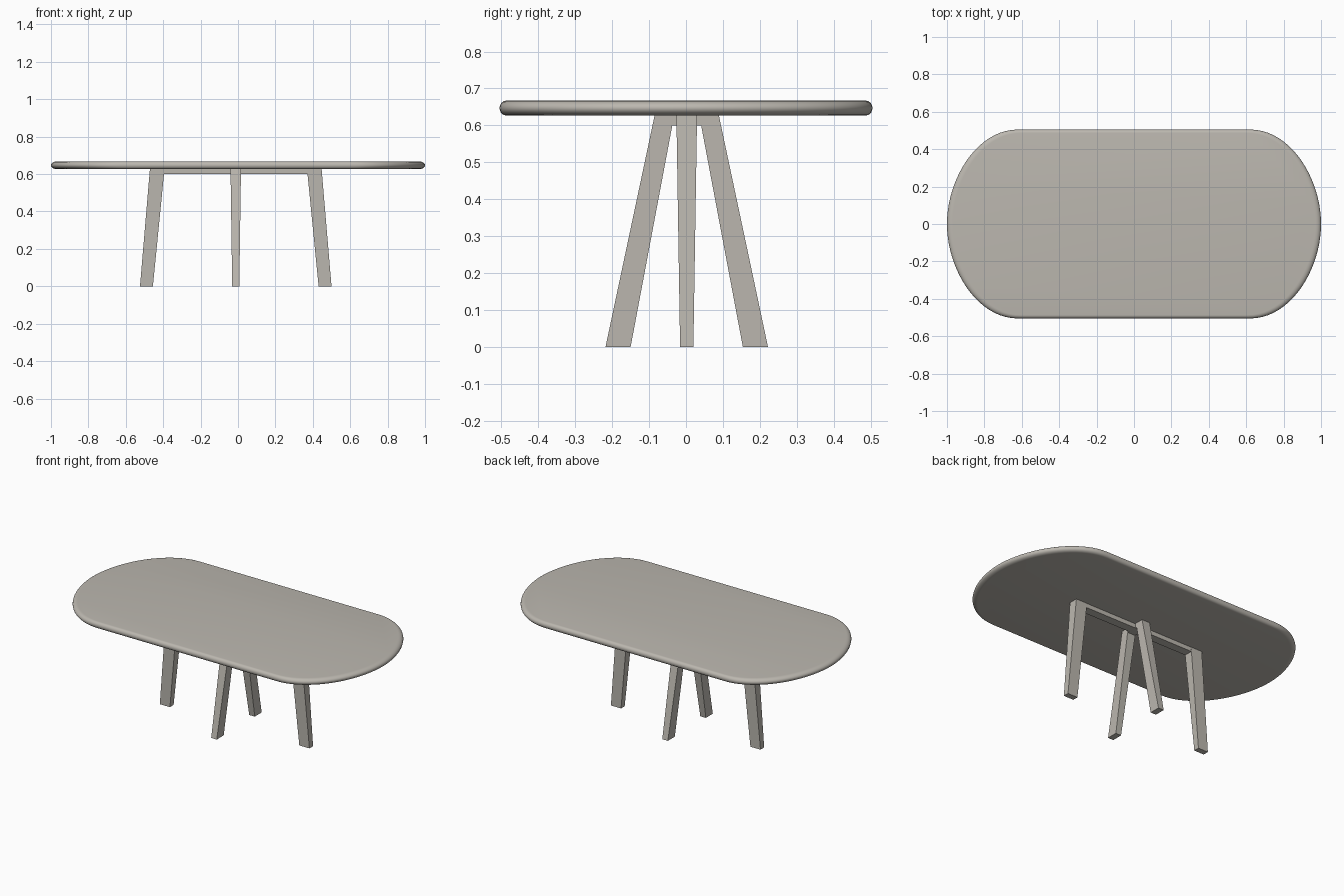
import bpy, bmesh, math
from mathutils import Vector

if "Cube" in bpy.data.objects:
    bpy.data.objects.remove(bpy.data.objects["Cube"])

mat = bpy.data.materials.new("warm grey")
mat.diffuse_color = (0.50, 0.475, 0.43, 1)
mat.use_nodes = True
mat.node_tree.nodes["Principled BSDF"].inputs["Base Color"].default_value = mat.diffuse_color


def finish(name, bm):
    bmesh.ops.recalc_face_normals(bm, faces=bm.faces)
    me = bpy.data.meshes.new(name)
    bm.to_mesh(me)
    bm.free()
    me.materials.append(mat)
    ob = bpy.data.objects.new(name, me)
    bpy.context.collection.objects.link(ob)
    return ob


def bezier(a, b, c, d, n):
    for i in range(n):
        t = i / n
        s = 1 - t
        yield tuple(s**3 * a[k] + 3 * s * s * t * b[k] + 3 * s * t * t * c[k] + t**3 * d[k]
                    for k in (0, 1))


def loft(name, bottom, top):
    """Tapered bar between two rectangles (x0, x1, y0, y1, z)."""
    bm = bmesh.new()
    rings = []
    for x0, x1, y0, y1, z in (bottom, top):
        rings.append([bm.verts.new((x, y, z)) for x, y in
                      ((x0, y0), (x1, y0), (x1, y1), (x0, y1))])
    for r in rings:
        bm.faces.new(r)
    for i in range(4):
        j = (i + 1) % 4
        bm.faces.new((rings[0][i], rings[0][j], rings[1][j], rings[1][i]))
    return finish(name, bm)


# Tabletop: softly squared oval with a rounded rim
Z0, Z1 = 0.627, 0.667
quarter = list(bezier((1, 0), (1, .24), (.84, .505), (.62, .505), 20)) + [(.62, .505)]
half = quarter + [(-x, y) for x, y in reversed(quarter)]
outline = half + [(x, -y) for x, y in reversed(half[1:-1])]

bm = bmesh.new()
rings = []
steps = 10
for k in range(steps + 1):
    a = math.pi * (k / steps - 0.5)
    inset = 1 - math.cos(a)
    sx, sy = 1 - 0.03 * inset, 1 - 0.018 * inset / 0.505
    z = (Z0 + Z1) / 2 + (Z1 - Z0) / 2 * math.sin(a)
    rings.append([bm.verts.new((x * sx, y * sy, z)) for x, y in outline])
n = len(outline)
for lo, hi in zip(rings, rings[1:]):
    for i in range(n):
        j = (i + 1) % n
        bm.faces.new((lo[i], lo[j], hi[j], hi[i])).smooth = True
bm.faces.new(rings[0])
bm.faces.new(rings[-1])
top = finish("tabletop", bm)
bpy.context.view_layer.objects.active = top
top.select_set(True)
bpy.ops.object.shade_smooth_by_angle(angle=math.radians(35))

# Legs: two splayed along the length, two along the depth
CX, CY = -0.012, 0.002
for s, side in ((-1, "left"), (1, "right")):
    xb = sorted((CX + s * 0.443, CX + s * 0.512))
    xt = sorted((CX + s * 0.381, CX + s * 0.459))
    loft(side + "_leg", (*xb, CY - .018, CY + .018, 0), (*xt, CY - .028, CY + .028, Z0))
for s, side in ((-1, "front"), (1, "back")):
    yb = sorted((CY + s * 0.152, CY + s * 0.220))
    yt = sorted((CY + s * 0.034, CY + s * 0.087))
    loft(side + "_leg", (CX - .019, CX + .019, *yb, 0), (CX - .028, CX + .028, *yt, Z0))

# Rails under the top joining opposite legs
ZR = 0.6
loft("long_rail", (CX - .40, CX + .40, CY - .027, CY + .027, ZR),
     (CX - .40, CX + .40, CY - .027, CY + .027, Z0))
loft("short_rail", (CX - .027, CX + .027, CY - .045, CY + .045, ZR),
     (CX - .027, CX + .027, CY - .045, CY + .045, Z0))
